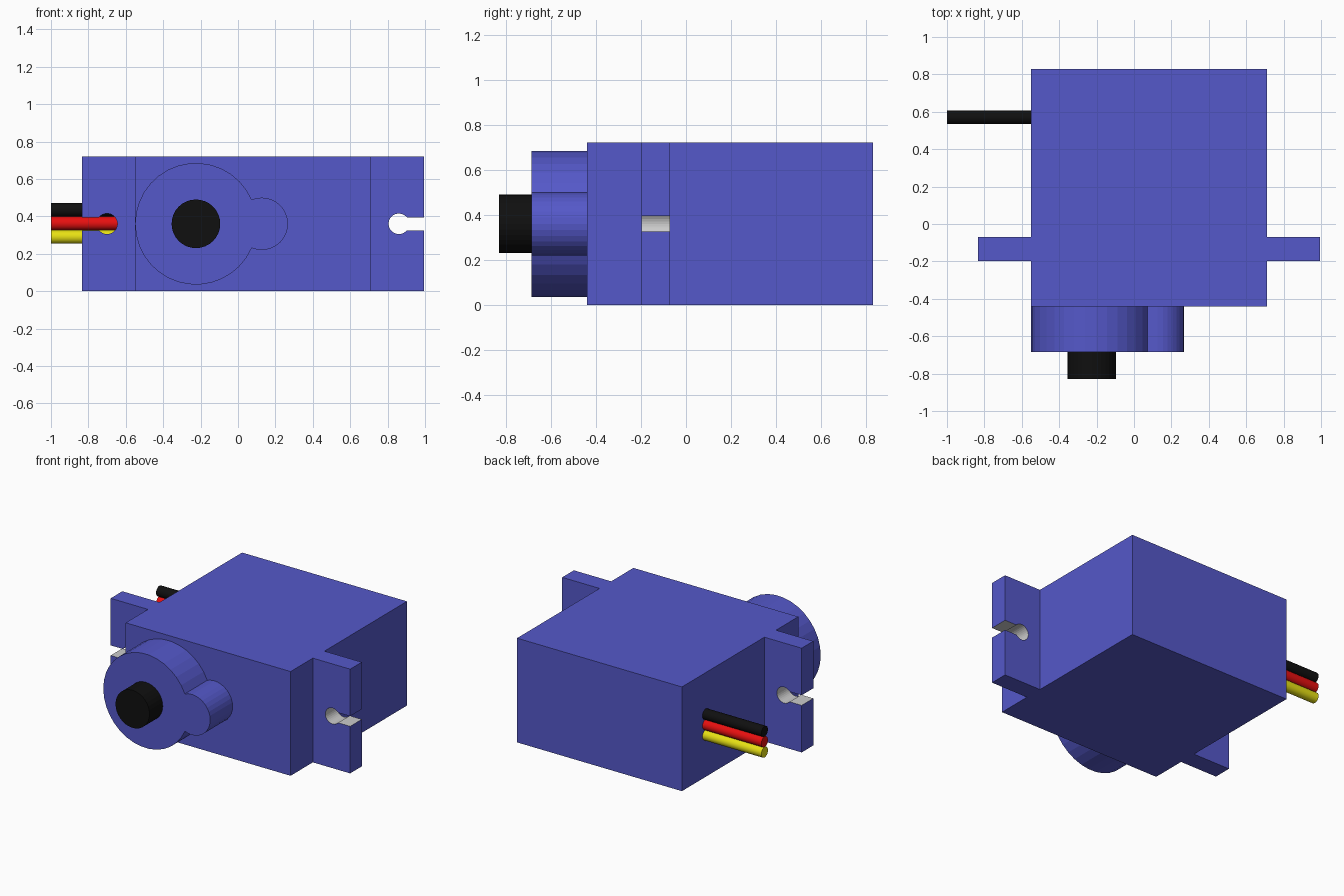
import bpy, bmesh
from math import sin, cos, pi, asin, acos, atan2

cube = bpy.data.objects.get("Cube")
if cube:
    bpy.data.objects.remove(cube, do_unlink=True)


def material(name, r, g, b):
    m = bpy.data.materials.new(name)
    m.use_nodes = True
    m.diffuse_color = (r, g, b, 1)
    m.node_tree.nodes["Principled BSDF"].inputs["Base Color"].default_value = (r, g, b, 1)
    return m


blue = material("blue plastic", 0.09, 0.098, 0.587)
black = material("black", 0.005, 0.005, 0.005)
red = material("red", 0.8, 0.005, 0.005)
yellow = material("yellow", 0.8, 0.75, 0.007)
grey = material("light grey", 0.6, 0.6, 0.6)


def arc(cx, cz, r, start, end, steps):
    return [(cx + r * cos(start + (end - start) * i / steps),
             cz + r * sin(start + (end - start) * i / steps)) for i in range(steps + 1)]


def prism(name, outline, y0, y1, mats, rule=None):
    """Extrude an x-z outline from y0 to y1; rule picks the material of each face."""
    bm = bmesh.new()
    face = bm.faces.new([bm.verts.new((x, y0, z)) for x, z in outline])
    moved = bmesh.ops.extrude_face_region(bm, geom=[face], use_keep_orig=True)["geom"]
    for v in moved:
        if isinstance(v, bmesh.types.BMVert):
            v.co.y = y1
    bmesh.ops.recalc_face_normals(bm, faces=bm.faces)
    if rule:
        for f in bm.faces:
            f.material_index = rule(f)
    mesh = bpy.data.meshes.new(name)
    bm.to_mesh(mesh)
    bm.free()
    for m in mats:
        mesh.materials.append(m)
    obj = bpy.data.objects.new(name, mesh)
    bpy.context.collection.objects.link(obj)
    return obj


def rect(x0, x1, z0, z1):
    return [(x0, z0), (x1, z0), (x1, z1), (x0, z1)]


HEIGHT, MID = 0.72, 0.36
BODY_X, BODY_W = 0.08, 0.63

# Main case
prism("case", rect(BODY_X - BODY_W, BODY_X + BODY_W, 0, HEIGHT), -0.44, 0.83, [blue])

# Mounting ears with keyhole slots
HOLE_R, SLOT = 0.055, 0.035
hole_x, ear_end = 0.78, 0.915
bite = asin(SLOT / HOLE_R)
keyhole = arc(hole_x, MID, HOLE_R, bite, 2 * pi - bite, 24)
ear = [(ear_end, HEIGHT), (BODY_W, HEIGHT), (BODY_W, 0), (ear_end, 0), (ear_end, MID - SLOT)]
ear += keyhole[::-1] + [(ear_end, MID + SLOT)]


def slot_wall(f):
    c = f.calc_center_median()
    near = abs(c.z - MID) < HOLE_R + 0.005
    inside = BODY_W + 0.05 < abs(c.x - BODY_X) < ear_end - 0.005
    return int(near and inside and abs(f.normal.y) < 0.5)


for side, name in ((1, "left_ear"), (-1, "right_ear")):
    prism(name, [(BODY_X + side * x, z) for x, z in ear], -0.197, -0.07, [blue, grey], slot_wall)

# Gear housing: large round with a small round merged into its side
AXIS, BIG_R = -0.225, 0.325
bump_x, BUMP_R = 0.127, 0.14
gap = bump_x - AXIS
a = acos((BIG_R ** 2 + gap ** 2 - BUMP_R ** 2) / (2 * BIG_R * gap))
b = atan2(BIG_R * sin(a), BIG_R * cos(a) - gap)
housing = arc(AXIS, MID, BIG_R, a, 2 * pi - a, 30)
housing += arc(bump_x, MID, BUMP_R, -b, b, 20)[1:-1]
prism("gear_housing", housing, -0.685, -0.44, [blue])

# Output shaft
prism("output_shaft", arc(AXIS, MID, 0.13, 0, 2 * pi, 32)[:-1], -0.83, -0.685, [black])

# Three cable wires leaving the right side
for name, mat, z in (("black_wire", black, 0.434), ("red_wire", red, 0.362), ("yellow_wire", yellow, 0.29)):
    bpy.ops.mesh.primitive_cylinder_add(vertices=20, radius=0.036, depth=0.45,
                                        location=(-0.775, 0.57, z), rotation=(0, pi / 2, 0))
    wire = bpy.context.object
    wire.name = name
    wire.data.materials.append(mat)
    bpy.ops.object.shade_smooth_by_angle()
